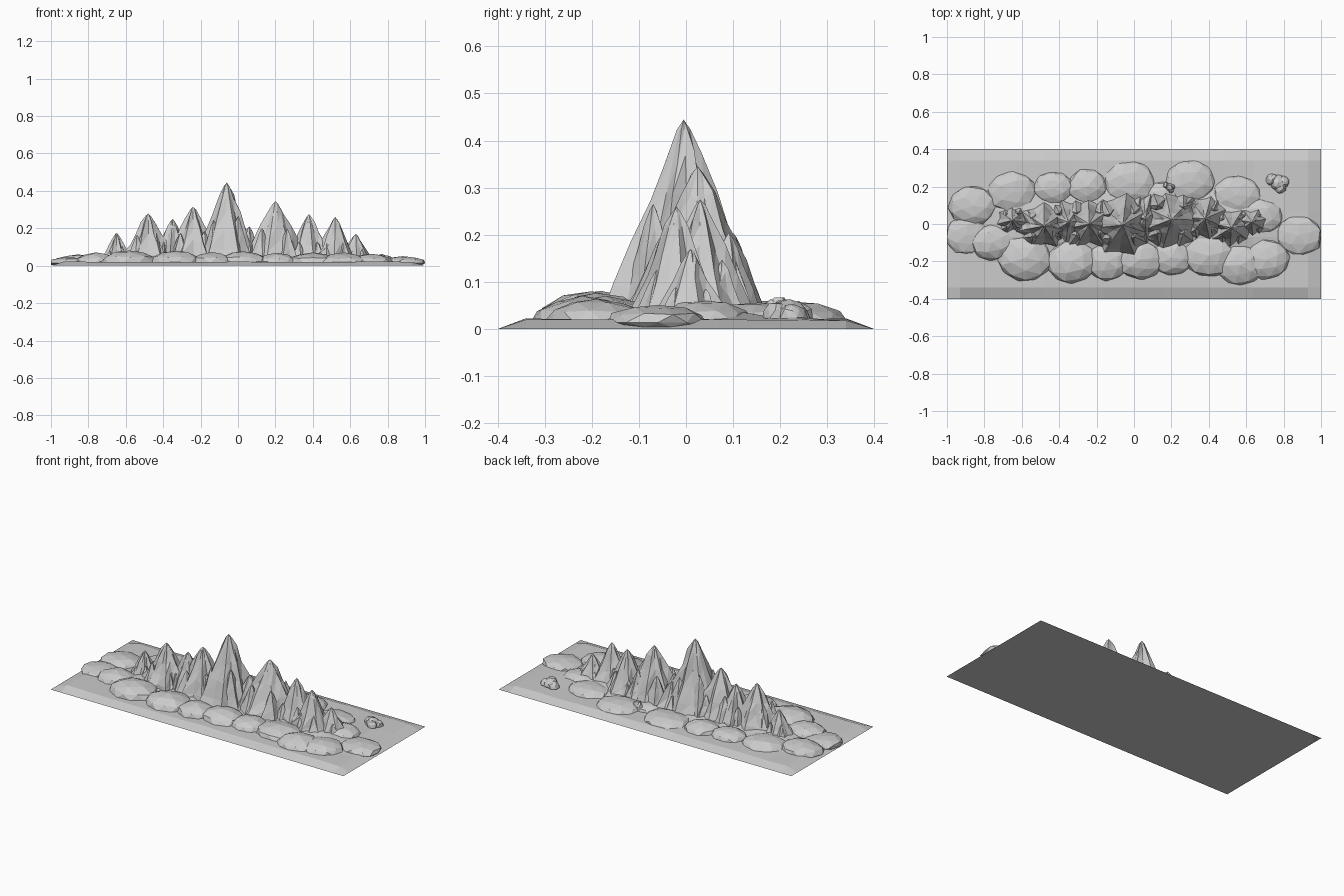
import bpy, bmesh, math, random
from mathutils import Vector

if "Cube" in bpy.data.objects:
    bpy.data.objects.remove(bpy.data.objects["Cube"])


def finish(bm, name):
    bmesh.ops.recalc_face_normals(bm, faces=bm.faces)
    me = bpy.data.meshes.new(name)
    bm.to_mesh(me)
    bm.free()
    ob = bpy.data.objects.new(name, me)
    bpy.context.collection.objects.link(ob)
    return ob


# Ground slab: flat bottom, sides sloping up to a slightly uneven top
def ground():
    rng = random.Random(2)
    bm = bmesh.new()
    xs = [-1, -0.93] + [-0.8 + 0.16 * i for i in range(11)] + [0.93, 1]
    ys = [-0.4, -0.34, -0.2, -0.07, 0.07, 0.2, 0.34, 0.4]
    grid = []
    for i, x in enumerate(xs):
        row = []
        for j, y in enumerate(ys):
            rim = i in (0, len(xs) - 1) or j in (0, len(ys) - 1)
            z = 0 if rim else 0.02 + rng.uniform(-0.003, 0.003)
            if not rim and abs(x) < 0.75 and abs(y) < 0.1:
                z += 0.025
            row.append(bm.verts.new((x, y, z)))
        grid.append(row)
    for a, b in zip(grid, grid[1:]):
        for j in range(len(ys) - 1):
            bm.faces.new((a[j], b[j], b[j + 1], a[j + 1]))
    loop = [r[0] for r in grid] + grid[-1][1:] + [r[-1] for r in grid[-2::-1]] + grid[0][-2:0:-1]
    bm.faces.new(loop[::-1])
    finish(bm, "ground")


# Faceted dome used for foothills and boulders
def dome(bm, rng, x, y, rx, ry, h, z0=0.0, jitter=0.1):
    tmp = bmesh.new()
    bmesh.ops.create_icosphere(tmp, subdivisions=2, radius=1)
    turn = rng.uniform(0, 6.28)
    new = {}
    for v in tmp.verts:
        k = 1 + rng.uniform(-jitter, jitter)
        px = v.co.x * math.cos(turn) - v.co.y * math.sin(turn)
        py = v.co.x * math.sin(turn) + v.co.y * math.cos(turn)
        p = Vector((x + px * rx * k, y + py * ry * k, z0 + v.co.z * (h - z0) * k))
        p.x = max(-1, min(1, p.x))
        p.z = max(p.z, 0.004)
        new[v.index] = bm.verts.new(p)
    for f in tmp.faces:
        bm.faces.new([new[v.index] for v in f.verts])
    tmp.free()


# Foothills: x, y, radius, height
HILLS = [
    (-0.9, -0.06, 0.11, .045), (-0.86, 0.1, 0.12, .06), (-0.65, 0.17, 0.125, .062),
    (-0.43, 0.19, 0.1, .06), (-0.25, 0.2, 0.105, .06), (-0.02, 0.22, 0.13, .058),
    (0.3, 0.225, 0.13, .06), (0.15, 0.14, 0.1, .055), (0.55, 0.155, 0.12, .058),
    (0.68, 0.04, 0.11, .062), (0.88, -0.06, 0.12, .05), (0.71, -0.19, 0.12, .065),
    (0.57, -0.22, 0.125, .068), (0.4, -0.17, 0.13, .07), (0.2, -0.18, 0.11, .066),
    (0.03, -0.19, 0.12, .078), (-0.14, -0.2, 0.115, .07), (-0.33, -0.2, 0.13, .08),
    (-0.58, -0.18, 0.14, .08), (-0.76, -0.1, 0.11, .07),
]


def foothills():
    rng = random.Random(5)
    bm = bmesh.new()
    for x, y, r, h in HILLS:
        dome(bm, rng, x, y, r * 1.08, r * 0.92, h, z0=0.014, jitter=0.06)
    finish(bm, "foothills")


# Boulder clusters
def boulders():
    rng = random.Random(9)
    bm = bmesh.new()
    for cx, cy, s, top in [(0.77, 0.22, 0.06, 0.062), (0.19, 0.195, 0.034, 0.07)]:
        for dx, dy, k in [(0, 0, 0.75), (-0.5, 0.3, 0.55), (0.5, 0.1, 0.5), (0.2, -0.4, 0.55)]:
            dome(bm, rng, cx + dx * s, cy + dy * s, s * k, s * k,
                 top * (0.7 + 0.4 * k), z0=0.025, jitter=0.1)
    finish(bm, "boulders")


# One crag: jagged rings alternating between ridge and gully
def crag(bm, rng, x, y, h, rx, ry, n=14):
    ridge = [(1.06 if i % 2 else 0.84) + rng.uniform(-0.08, 0.08) for i in range(n)]
    turn = rng.uniform(0, 6.28)
    rings = []
    for t, w in [(0, 1.05), (0.18, 0.86), (0.4, 0.63), (0.62, 0.42), (0.82, 0.24), (0.95, 0.09)]:
        ring = []
        for i in range(n):
            a = turn + 2 * math.pi * i / n
            k = w * (ridge[i] + rng.uniform(-0.07, 0.07))
            z = 0.01 + (h - 0.01) * (t + (rng.uniform(-0.04, 0.03) if 0 < t < 0.9 else 0))
            ring.append(bm.verts.new((x + rx * k * math.cos(a), y + ry * k * math.sin(a), z)))
        rings.append(ring)
    tip = bm.verts.new((x, y, h))
    for a, b in zip(rings, rings[1:]):
        for i in range(n):
            j = (i + 1) % n
            bm.faces.new((a[i], a[j], b[j]))
            bm.faces.new((a[i], b[j], b[i]))
    for i in range(n):
        bm.faces.new((rings[-1][i], rings[-1][(i + 1) % n], tip))
    bm.faces.new(rings[0][::-1])


# Main summits along the ridge: x, y, height, x radius, y radius
PEAKS = [
    (-0.65, 0.02, 0.175, 0.09, 0.08), (-0.48, -0.01, 0.28, 0.15, 0.12),
    (-0.35, 0.01, 0.25, 0.12, 0.12), (-0.24, 0.0, 0.315, 0.17, 0.14),
    (-0.06, -0.005, 0.445, 0.175, 0.16), (0.06, 0.03, 0.21, 0.09, 0.14),
    (0.2, 0.025, 0.345, 0.18, 0.155), (0.38, 0.03, 0.275, 0.13, 0.12),
    (0.52, -0.02, 0.26, 0.12, 0.1), (0.63, 0.01, 0.17, 0.1, 0.08),
]


def mountains():
    rng = random.Random(14)
    bm = bmesh.new()
    for x, y, h, rx, ry in PEAKS:
        crag(bm, rng, x, y, h, rx, ry)
        # lower buttresses on the front and back of each summit
        for side in (-1, 1):
            for dx in (-0.4, 0.35):
                crag(bm, rng, x + dx * rx, y + side * ry * rng.uniform(0.35, 0.5),
                     h * rng.uniform(0.45, 0.6), rx * 0.42, ry * 0.5, n=10)
    finish(bm, "mountain_ridge")


ground()
foothills()
boulders()
mountains()
